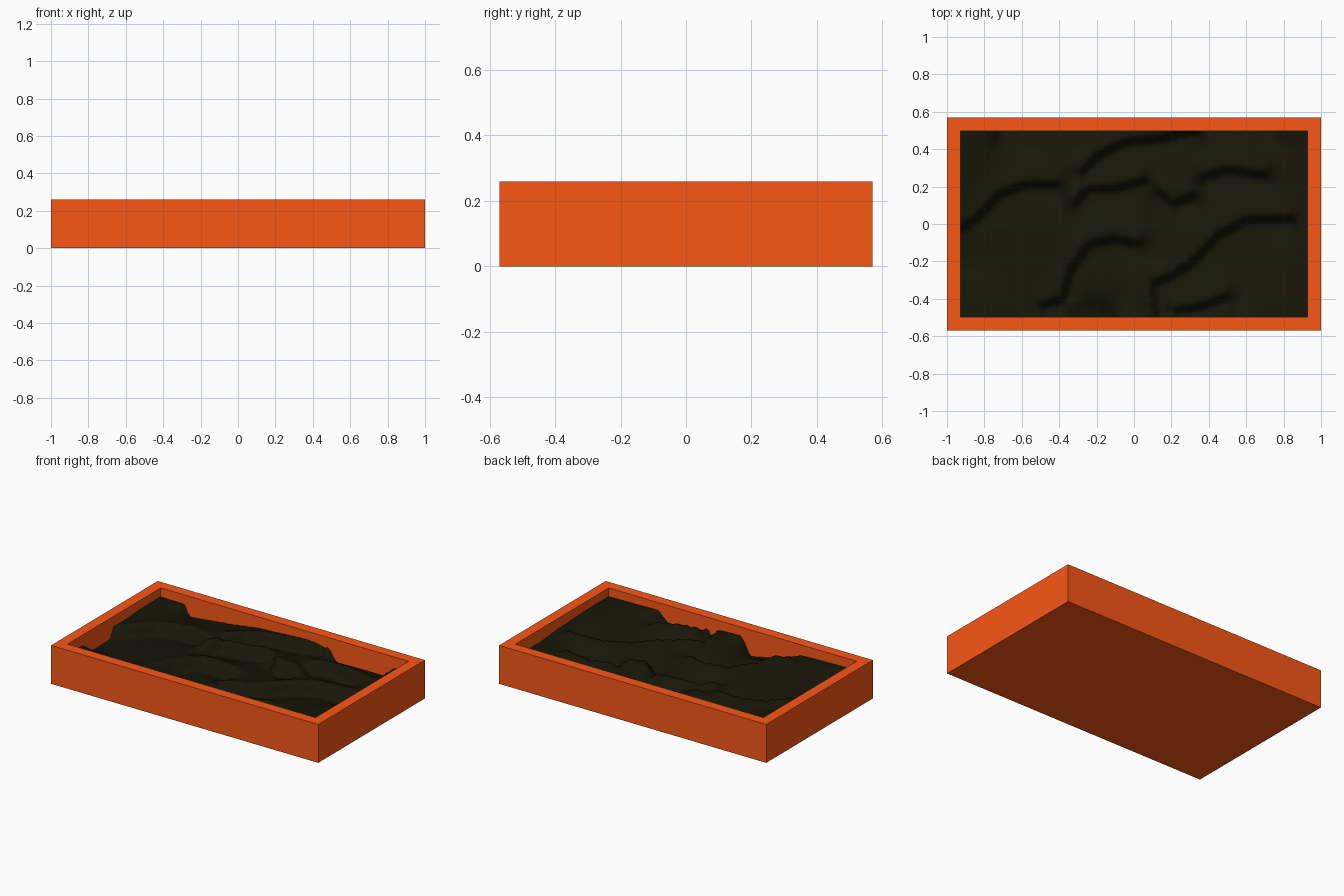
import bpy, bmesh
from mathutils import Vector, noise

if "Cube" in bpy.data.objects:
    bpy.data.objects.remove(bpy.data.objects["Cube"])


def material(name, color):
    m = bpy.data.materials.new(name)
    m.diffuse_color = (*color, 1)
    m.use_nodes = True
    m.node_tree.nodes["Principled BSDF"].inputs["Base Color"].default_value = m.diffuse_color
    return m


def make_object(name, bm, mat):
    mesh = bpy.data.meshes.new(name)
    bm.to_mesh(mesh)
    bm.free()
    ob = bpy.data.objects.new(name, mesh)
    bpy.context.collection.objects.link(ob)
    mesh.materials.append(mat)
    return ob


# Planter box: a block whose top is inset and pushed down to leave walls
HX, HY, H, WALL, FLOOR = 1.0, 0.57, 0.26, 0.072, 0.07
bm = bmesh.new()
bmesh.ops.create_cube(bm, size=1)
for v in bm.verts:
    v.co = (v.co.x * 2 * HX, v.co.y * 2 * HY, (v.co.z + 0.5) * H)
top = max(bm.faces, key=lambda f: f.calc_center_median().z)
bmesh.ops.inset_region(bm, faces=[top], thickness=WALL, use_even_offset=True)
ex = bmesh.ops.extrude_discrete_faces(bm, faces=[top])
for v in ex["faces"][0].verts:
    v.co.z = FLOOR
make_object("planter_box", bm, material("orange_clay", (0.95, 0.096, 0.008)))

# Soil ridges: left of each path is high ground, right of it is low
ridges = [
    [(-.95, -.04), (-.83, .04), (-.72, .16), (-.58, .21), (-.4, .21)],
    [(-.28, .27), (-.2, .36), (-.05, .44), (.15, .46), (.37, .52)],
    [(-.3, .12), (-.25, .19), (-.1, .19), (.05, .23)],
    [(.13, .18), (.2, .11), (.32, .15)],
    [(.36, .25), (.5, .29), (.7, .26)],
    [(-.5, -.44), (-.38, -.4), (-.34, -.25), (-.24, -.11), (-.1, -.08), (.03, -.11)],
    [(.12, -.5), (.1, -.32), (.2, -.28), (.32, -.2), (.45, -.06), (.6, .02), (.85, .03)],
    [(.2, -.47), (.34, -.45), (.5, -.39)],
]
samples = []
for path in ridges:
    pts = [Vector(p) for p in path]
    for a, b in zip(pts, pts[1:]):
        d = b - a
        n = Vector((-d.y, d.x)).normalized() * 0.028
        steps = max(2, int(d.length / 0.05))
        for i in range(steps):
            p = a + d * (i + 0.5) / steps
            samples += [(p + n, 0.21), (p - n, 0.12)]

# Soil heights where it meets the box walls
back = [(-.93, .2), (-.76, .2), (-.7, .12), (-.45, .15), (-.18, .185), (.33, .205), (.4, .11),
        (.73, .11), (.83, .185), (.93, .18)]
front = [(-.93, .2), (-.52, .19), (-.28, .11), (-.14, .08), (-.06, .205), (.11, .195),
         (.15, .13), (.19, .185), (.48, .14), (.56, .21), (.93, .2)]
left = [(-.5, .2), (-.34, .19), (-.25, .115), (-.05, .115), (.01, .19), (.5, .2)]
right = [(-.5, .2), (-.25, .2), (0, .19), (.25, .175), (.5, .18)]


def along_wall(row, place):
    for (s0, z0), (s1, z1) in zip(row, row[1:]):
        steps = max(1, round((s1 - s0) / 0.05))
        for i in range(steps + 1):
            t = i / steps
            samples.append((place(s0 + (s1 - s0) * t), z0 + (z1 - z0) * t))


along_wall(back, lambda s: Vector((s, .5)))
along_wall(front, lambda s: Vector((s, -.5)))
along_wall(left, lambda s: Vector((-.93, s)))
along_wall(right, lambda s: Vector((.93, s)))


def height(p):
    total = weight = 0
    for q, z in samples:
        w = 1 / ((p - q).length_squared + 0.0004) ** 1.7
        total += w * z
        weight += w
    return total / weight + 0.006 * noise.noise((p.x * 4, p.y * 4, 3.0))


# Soil surface
bm = bmesh.new()
bmesh.ops.create_grid(bm, x_segments=92, y_segments=50, size=1)
for v in bm.verts:
    x, y = v.co.x * (HX - WALL), v.co.y * (HY - WALL)
    v.co = (x, y, height(Vector((x, y))))
for f in bm.faces:
    f.smooth = True
make_object("soil", bm, material("dark_soil", (0.008, 0.008, 0.0025)))
